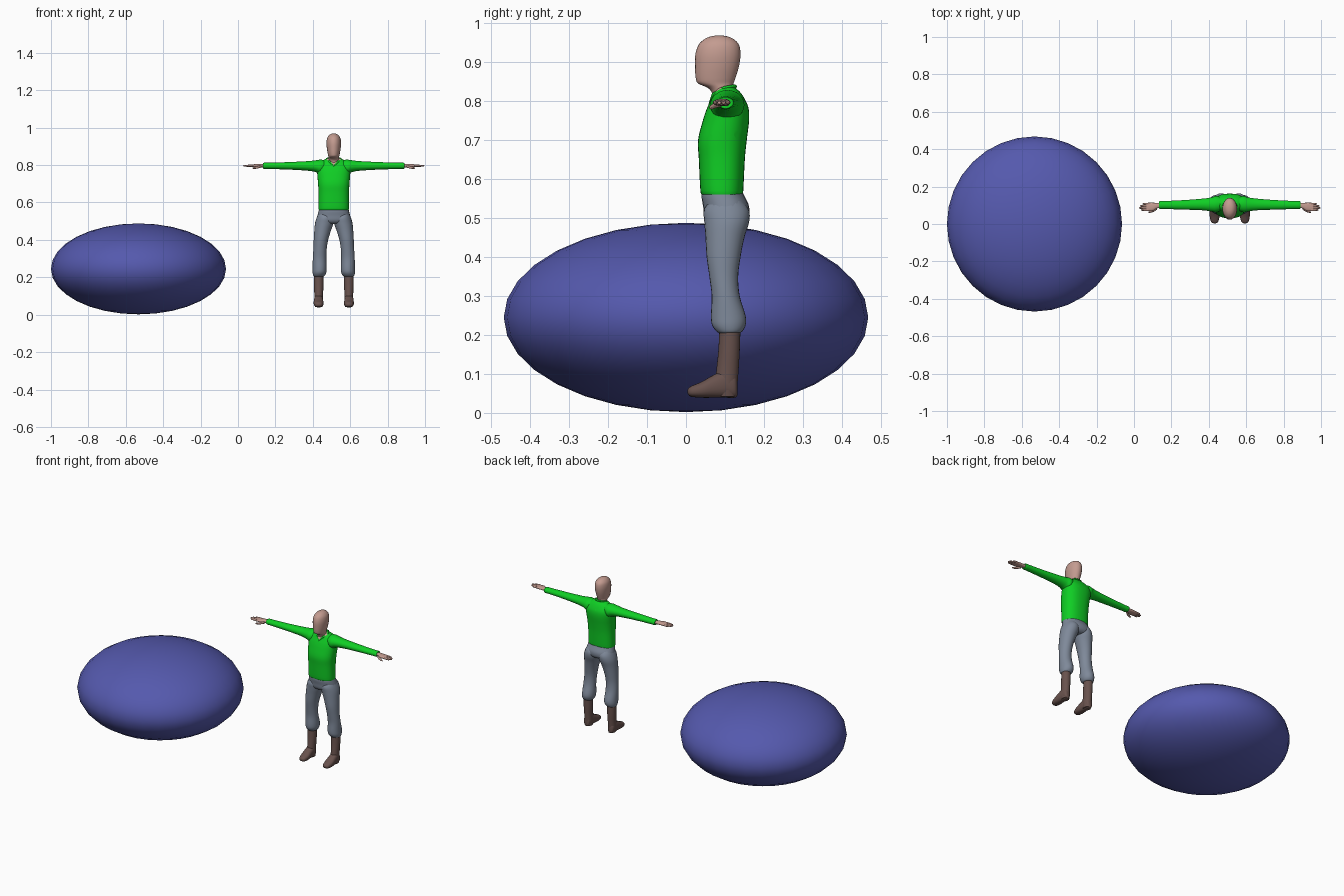
import bpy, bmesh
from math import sin, cos, tau, copysign
from mathutils import Vector

cube = bpy.data.objects.get("Cube")
if cube:
    bpy.data.objects.remove(cube, do_unlink=True)

BODY_X = 0.512


def material(name, rgb):
    mat = bpy.data.materials.new(name)
    mat.use_nodes = True
    color = (*rgb, 1)
    mat.diffuse_color = color
    mat.node_tree.nodes["Principled BSDF"].inputs["Base Color"].default_value = color
    return mat


blue = material("blue", (.09, .10, .42))
green = material("shirt green", (.005, .62, .018))
skin = material("skin", (.55, .33, .28))
grey = material("trouser grey", (.21, .25, .32))
brown = material("boot brown", (.14, .085, .075))


def smooth_rings(rings, steps):
    """Catmull-Rom interpolation between neighbouring rings."""
    pts = [Vector(r) for r in rings]
    out = []
    for i in range(len(pts) - 1):
        p, q = pts[i], pts[i + 1]
        before = pts[max(i - 1, 0)]
        after = pts[min(i + 2, len(pts) - 1)]
        for k in range(steps):
            t = k / steps
            out.append(p + ((q - before) * t
                            + (before * 2 - p * 5 + q * 4 - after) * t * t
                            + (p * 3 - before - q * 3 + after) * t ** 3) / 2)
    return out + [pts[-1]]


def finish(obj, angle=0.9):
    bpy.ops.object.select_all(action='DESELECT')
    obj.select_set(True)
    bpy.context.view_layer.objects.active = obj
    bpy.ops.object.shade_smooth_by_angle(angle=angle)


def loft(name, mat, axis, rings, side=1, segments=24, steps=4, power=1.0):
    """Skin a tube through rings (position, a_min, a_max, b_min, b_max)."""
    bm = bmesh.new()
    loops = []
    for pos, a0, a1, b0, b1 in smooth_rings(rings, steps):
        loop = []
        for i in range(segments):
            c, s = cos(tau * i / segments), sin(tau * i / segments)
            a = (a0 + a1) / 2 + (a1 - a0) / 2 * copysign(abs(c) ** power, c)
            b = (b0 + b1) / 2 + (b1 - b0) / 2 * copysign(abs(s) ** power, s)
            x, y, z = {"x": (pos, a, b), "y": (a, pos, b), "z": (a, b, pos)}[axis]
            loop.append(bm.verts.new((side * x, y, z)))
        loops.append(loop)
    for low, high in zip(loops, loops[1:]):
        for i in range(segments):
            j = (i + 1) % segments
            bm.faces.new((low[i], low[j], high[j], high[i]))
    bm.faces.new(loops[0])
    bm.faces.new(loops[-1])
    bmesh.ops.recalc_face_normals(bm, faces=bm.faces)
    mesh = bpy.data.meshes.new(name)
    bm.to_mesh(mesh)
    bm.free()
    mesh.materials.append(mat)
    obj = bpy.data.objects.new(name, mesh)
    obj.location.x = BODY_X
    bpy.context.collection.objects.link(obj)
    finish(obj)
    return obj


def centred(rows):
    """Rings symmetric about the body's middle: (z, half_width, y0, y1)."""
    return [(z, -w, w, y0, y1) for z, w, y0, y1 in rows]


# Flattened ball beside the figure
bpy.ops.mesh.primitive_uv_sphere_add(segments=32, ring_count=16, radius=1,
                                     location=(-.532, 0, .245))
ball = bpy.context.object
ball.name = "flattened_ball"
ball.scale = (.468, .468, .243)
ball.data.materials.append(blue)
finish(ball)

# Head and neck
loft("head", skin, "z", centred([
    (.79, .03, .07, .125), (.82, .028, .067, .12), (.835, .028, .055, .12),
    (.846, .029, .031, .122), (.86, .032, .025, .127), (.89, .037, .023, .136),
    (.92, .039, .024, .14), (.945, .035, .032, .136), (.96, .025, .048, .122),
    (.967, .014, .065, .105), (.969, .004, .08, .09)]))

# Shirt body, with a V-neck cut out of the front
torso = loft("shirt_body", green, "z", centred([
    (.562, .079, .042, .144), (.57, .081, .037, .147), (.65, .081, .033, .151),
    (.7, .084, .031, .156), (.75, .088, .043, .162), (.78, .09, .053, .161),
    (.8, .084, .062, .154), (.82, .064, .071, .142), (.832, .045, .078, .13),
    (.837, .03, .085, .122)]), segments=32, power=.85)
torso.data.materials.append(skin)
bm = bmesh.new()
bm.from_mesh(torso.data)
for slope in (-1, 1):
    bmesh.ops.bisect_plane(bm, geom=bm.verts[:] + bm.edges[:] + bm.faces[:],
                           plane_co=(0, 0, .792), plane_no=(slope, 0, 1))
for face in bm.faces:
    mid = face.calc_center_median()
    if mid.y < .1 and mid.z > .792 + abs(mid.x):
        face.material_index = 1
bm.to_mesh(torso.data)
bm.free()

# Raised collar following the neckline
curve = bpy.data.curves.new("collar", 'CURVE')
curve.dimensions = '3D'
curve.bevel_depth = .005
curve.bevel_resolution = 2
path = [(0, .063, .794), (.022, .071, .818), (.037, .098, .834), (.022, .12, .838)]
path += [(0, .126, .838)] + [(-x, y, z) for x, y, z in path[:0:-1]]
spline = curve.splines.new('POLY')
spline.points.add(len(path) - 1)
for point, co in zip(spline.points, path):
    point.co = (*co, 1)
spline.use_cyclic_u = True
collar = bpy.data.objects.new("collar", curve)
collar.location.x = BODY_X
curve.materials.append(green)
bpy.context.collection.objects.link(collar)

# Trouser seat
loft("trouser_seat", grey, "z", centred([
    (.572, .077, .043, .143), (.555, .081, .04, .151), (.53, .087, .044, .162),
    (.505, .09, .048, .16), (.49, .07, .06, .145), (.485, .03, .08, .12)]),
    power=.9)

for side, word in ((1, "left"), (-1, "right")):
    # Trouser leg, gathered over the boot
    loft(word + "_trouser_leg", grey, "z", [
        (.545, .01, .08, .06, .145), (.52, 0, .091, .046, .162),
        (.49, .001, .1, .047, .162), (.45, .015, .104, .05, .15),
        (.4, .03, .107, .053, .14), (.35, .038, .109, .06, .134),
        (.3, .04, .112, .066, .138), (.25, .038, .113, .064, .153),
        (.225, .04, .113, .067, .153), (.208, .049, .109, .08, .143),
        (.204, .06, .1, .09, .13)], side)

    # Boot shaft and foot
    loft(word + "_boot_shaft", brown, "z", [
        (.22, .055, .107, .086, .14), (.16, .055, .106, .083, .138),
        (.11, .057, .104, .078, .135), (.07, .057, .104, .075, .132),
        (.042, .06, .1, .08, .13)], side)
    loft(word + "_boot_foot", brown, "y", [
        (.004, .074, .088, .05, .06), (.012, .062, .1, .042, .068),
        (.04, .055, .107, .039, .08), (.07, .056, .107, .039, .097),
        (.1, .058, .105, .039, .11), (.125, .063, .1, .039, .1),
        (.132, .075, .09, .045, .08)], side, power=.85)

    # Sleeve
    loft(word + "_sleeve", green, "x", [
        (.03, .08, .135, .775, .825), (.07, .063, .15, .752, .829),
        (.095, .066, .143, .762, .826), (.14, .073, .136, .77, .821),
        (.24, .077, .128, .776, .816), (.34, .08, .123, .779, .813),
        (.376, .081, .122, .78, .812), (.378, .09, .113, .788, .804)], side)

    # Palm
    loft(word + "_palm", skin, "x", [
        (.365, .087, .113, .787, .805), (.39, .083, .113, .788, .806),
        (.41, .071, .114, .788, .806), (.43, .069, .114, .789, .804),
        (.447, .07, .113, .791, .802)], side, power=.85)

    # Four fingers and a thumb
    for n, tip in enumerate((.474, .484, .48, .466)):
        y = .075 + n * .0108
        loft(f"{word}_finger_{n + 1}", skin, "x", [
            (.435, y - .006, y + .006, .791, .803),
            (tip - .008, y - .005, y + .005, .791, .801),
            (tip, y - .002, y + .002, .794, .798)], side, 10, 3)
    loft(word + "_thumb", skin, "x", [
        (.388, .078, .095, .786, .8), (.405, .066, .08, .782, .795),
        (.425, .06, .071, .779, .79), (.435, .06, .065, .781, .786)], side, 10, 3)
